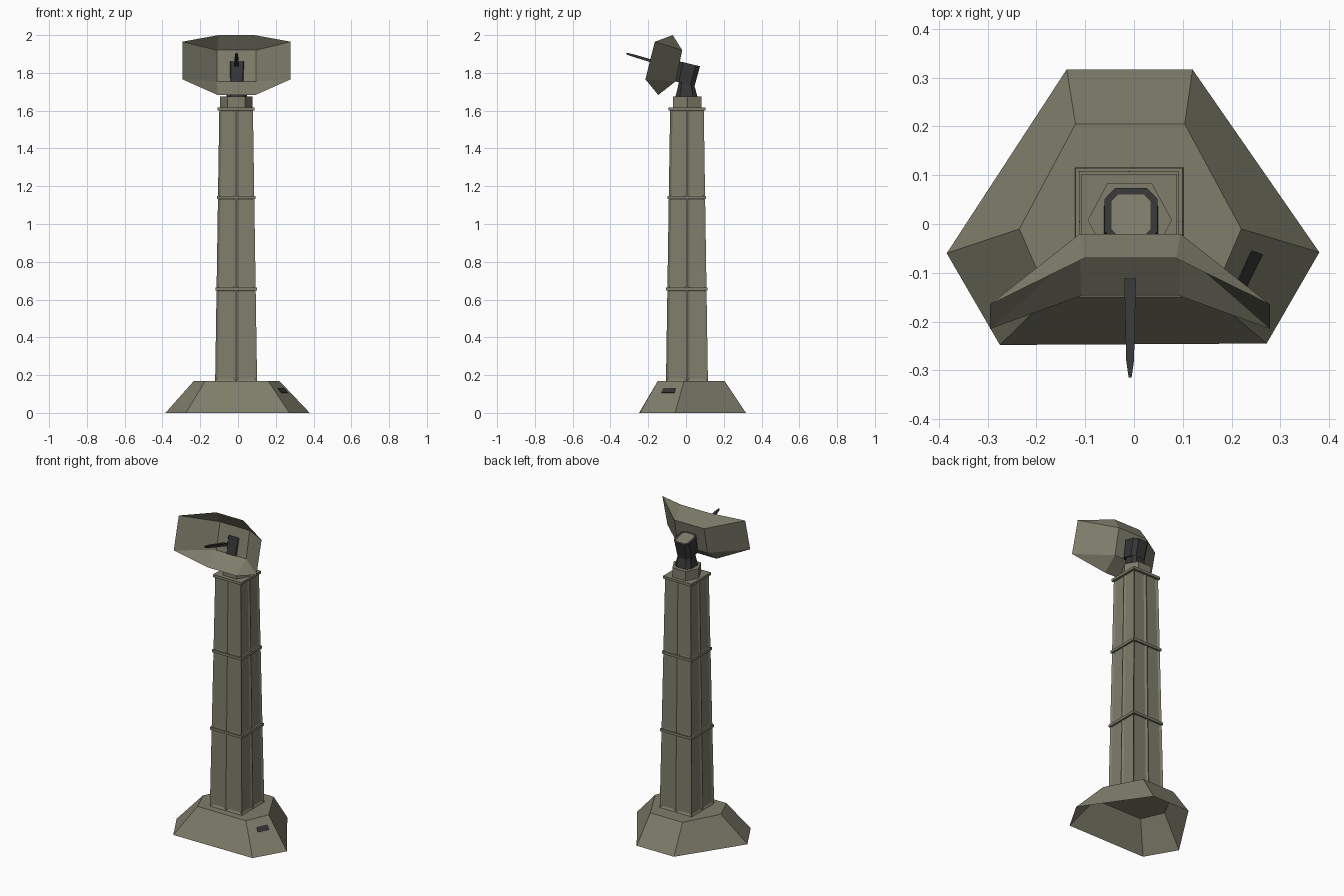
import bpy, bmesh
from mathutils import Vector

if "Cube" in bpy.data.objects:
    bpy.data.objects.remove(bpy.data.objects["Cube"])


def material(name, col):
    m = bpy.data.materials.new(name)
    m.diffuse_color = (*col, 1)
    m.use_nodes = True
    m.node_tree.nodes["Principled BSDF"].inputs["Base Color"].default_value = m.diffuse_color
    return m


OLIVE = material("olive_grey", (0.212, 0.206, 0.147))
DARK = material("dark_grey", (0.036, 0.036, 0.037))
CX, CY = -0.01, 0.005  # tower axis


def finish(bm, name, mats):
    me = bpy.data.meshes.new(name)
    bm.to_mesh(me)
    bm.free()
    for m in mats:
        me.materials.append(m)
    ob = bpy.data.objects.new(name, me)
    bpy.context.collection.objects.link(ob)
    return ob


def loft(loops, bottom=True, top=True):
    """Skin counter-clockwise loops from the first to the last."""
    bm = bmesh.new()
    rings = [[bm.verts.new(p) for p in loop] for loop in loops]
    n = len(rings[0])
    for a, b in zip(rings, rings[1:]):
        for i in range(n):
            j = (i + 1) % n
            bm.faces.new((a[i], a[j], b[j], b[i]))
    if bottom:
        bm.faces.new(rings[0][::-1])
    if top:
        bm.faces.new(rings[-1])
    bm.normal_update()
    return bm


def square(r, z, mids=False):
    pts = [(-1, -1), (0, -1), (1, -1), (1, 0), (1, 1), (0, 1), (-1, 1), (-1, 0)]
    return [(CX + x * r, CY + y * r, z) for x, y in (pts if mids else pts[::2])]


def level(pts, z):
    return [(x, y, z) for x, y in pts]


# Hollow six-sided foot, open underneath
foot_low = [(-0.275, -0.248), (0.272, -0.245), (0.38, -0.058),
            (0.12, 0.317), (-0.138, 0.317), (-0.384, -0.06)]
foot_top = [(-0.175, -0.15), (0.16, -0.15), (0.22, -0.01),
            (0.104, 0.205), (-0.12, 0.205), (-0.235, -0.01)]
finish(loft([level(foot_low, 0), level(foot_top, 0.168)], bottom=False),
       "foot", [OLIVE])

# Small dark hatch on the right front slope of the foot
a, b = Vector((0.38, -0.058, 0)), Vector((0.272, -0.245, 0))
c, d = Vector((0.22, -0.01, 0.168)), Vector((0.16, -0.15, 0.168))
nrm = (b - a).cross(c - a).normalized()
if nrm.x < 0:
    nrm = -nrm


def on_slope(u, v, h):
    return a.lerp(b, u).lerp(c.lerp(d, u), v) + nrm * h


hatch = [(0.65, 0.63), (0.22, 0.63), (0.22, 0.77), (0.65, 0.77)]
finish(loft([[on_slope(u, v, h) for u, v in hatch] for h in (0.0, 0.003)]),
       "foot_hatch", [DARK])


# Tapered tower in three tiers with two recessed panels per side
def radius(z):
    return 0.111 - (z - 0.168) / (1.61 - 0.168) * 0.022


levels = [0.168, 0.655, 1.14, 1.61]
for k, (z0, z1) in enumerate(zip(levels, levels[1:])):
    bm = loft([square(radius(z0), z0, True), square(radius(z1), z1, True)],
              bottom=False, top=False)
    bmesh.ops.inset_individual(bm, faces=bm.faces[:], thickness=0.013,
                               depth=-0.007, use_even_offset=True)
    finish(bm, f"tower_tier_{k + 1}", [OLIVE])
    r = radius(z1) + (0.009 if k == 2 else 0.006)
    finish(loft([square(r, z1 - 0.008), square(r, z1 + 0.008)]),
           f"tower_ledge_{k + 1}", [OLIVE])

# Hexagonal turntable
hexa = [(-0.055, -0.068), (0.037, -0.068), (0.078, 0.008),
        (0.037, 0.083), (-0.055, 0.083), (-0.095, 0.008)]
finish(loft([level(hexa, 1.615), level(hexa, 1.676)]), "turntable", [OLIVE])


# Dark pedestal and tilted head, chamfered in plan
def octagon(w, front, back, cham=0.2):
    """front and back are (y, z) ends of the cross-section."""
    f, e = Vector(front), Vector(back)
    plan = [(-1 + 2 * cham, 0), (1 - 2 * cham, 0), (1, cham), (1, 1 - cham),
            (1 - 2 * cham, 1), (-1 + 2 * cham, 1), (-1, 1 - cham), (-1, cham)]
    return [(-0.006 + x * w, *f.lerp(e, s)) for x, s in plan]


finish(loft([octagon(0.055, (-0.055, 1.676), (0.06, 1.676)),
             octagon(0.04, (-0.035, 1.76), (0.04, 1.75))]),
       "mount_pedestal", [DARK])
bm = loft([octagon(0.05, (-0.06, 1.755), (0.046, 1.732)),
           octagon(0.054, (-0.038, 1.862), (0.074, 1.835))])
bm.faces.ensure_lookup_table()
lid = bm.faces[-1]
bmesh.ops.inset_individual(bm, faces=[lid], thickness=0.015)
lid.material_index = 1
finish(bm, "mount_head", [DARK, OLIVE])

# Thin folded reflector dish, mirrored about its centre line
bm = bmesh.new()
mid = -0.008
half = [(0.103, -0.02, 1.92), (0.103, -0.055, 1.755),
        (0.094, -0.07, 2.0), (0.1, -0.147, 1.683),
        (0.287, -0.165, 1.965), (0.287, -0.215, 1.766)]
R = [bm.verts.new((mid + x, y, z)) for x, y, z in half]
L = [bm.verts.new((mid - x, y, z)) for x, y, z in half]
for f in [(L[1], R[1], R[0], L[0]), (L[0], R[0], R[2], L[2]),
          (L[3], R[3], R[1], L[1])]:
    bm.faces.new(f)
for s, flip in ((R, 1), (L, -1)):
    for ids in ((0, 1, 5, 4), (2, 0, 4), (1, 3, 5)):
        bm.faces.new([s[i] for i in ids][::flip])
finish(bm, "reflector_dish", [OLIVE])


# Tapered feed horn in front of the dish
def horn_ring(y, z, w, h):
    return [(mid + sx * w, y, z + sz * h)
            for sx, sz in ((-1, -1), (-1, 1), (1, 1), (1, -1))]


bm = loft([horn_ring(-0.112, 1.842, 0.012, 0.009),
           horn_ring(-0.28, 1.892, 0.008, 0.007),
           horn_ring(-0.315, 1.902, 0.003, 0.005)])
bmesh.ops.recalc_face_normals(bm, faces=bm.faces[:])
finish(bm, "feed_horn", [DARK])
